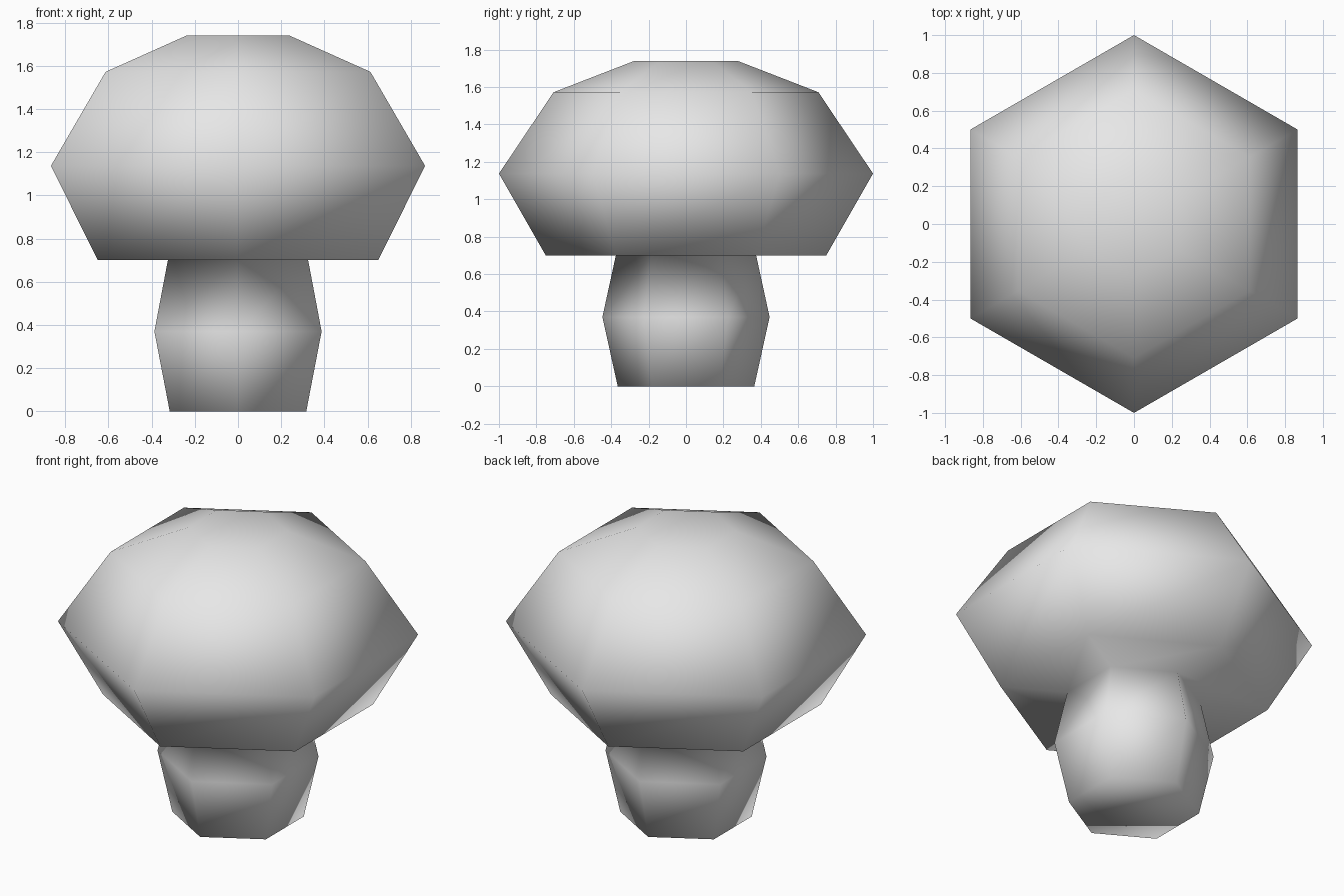
import bpy
import bmesh
from math import cos, sin, pi

cube = bpy.data.objects.get("Cube")
if cube:
    bpy.data.objects.remove(cube, do_unlink=True)

SIDES = 6

# Profile (radius, height) from the stem base, out under the cap, to the crown
PROFILE = [
    (0.365, 0.0), (0.447, 0.37), (0.375, 0.70),
    (0.75, 0.70), (1.0, 1.137), (0.708, 1.572), (0.275, 1.74),
]


def make_material(name, color):
    mat = bpy.data.materials.new(name)
    mat.use_nodes = True
    mat.diffuse_color = color
    mat.node_tree.nodes["Principled BSDF"].inputs["Base Color"].default_value = color
    return mat


def lathe(name, profile, mat):
    """Turn a profile into a closed six-sided solid with a corner on the y axis."""
    bm = bmesh.new()
    rings = []
    for radius, z in profile:
        angles = [pi / 2 + 2 * pi * i / SIDES for i in range(SIDES)]
        rings.append([bm.verts.new((radius * cos(a), radius * sin(a), z)) for a in angles])
    for low, high in zip(rings, rings[1:]):
        for i in range(SIDES):
            j = (i + 1) % SIDES
            bm.faces.new((low[i], low[j], high[j], high[i]))
    bm.faces.new(rings[0][::-1])
    bm.faces.new(rings[-1])
    bmesh.ops.recalc_face_normals(bm, faces=bm.faces)
    for face in bm.faces:
        face.smooth = True
    mesh = bpy.data.meshes.new(name)
    bm.to_mesh(mesh)
    bm.free()
    mesh.materials.append(mat)
    obj = bpy.data.objects.new(name, mesh)
    bpy.context.collection.objects.link(obj)
    return obj


# Stem and cap are one continuous smooth surface
lathe("mushroom", PROFILE, make_material("light_grey", (0.8, 0.8, 0.8, 1.0)))
